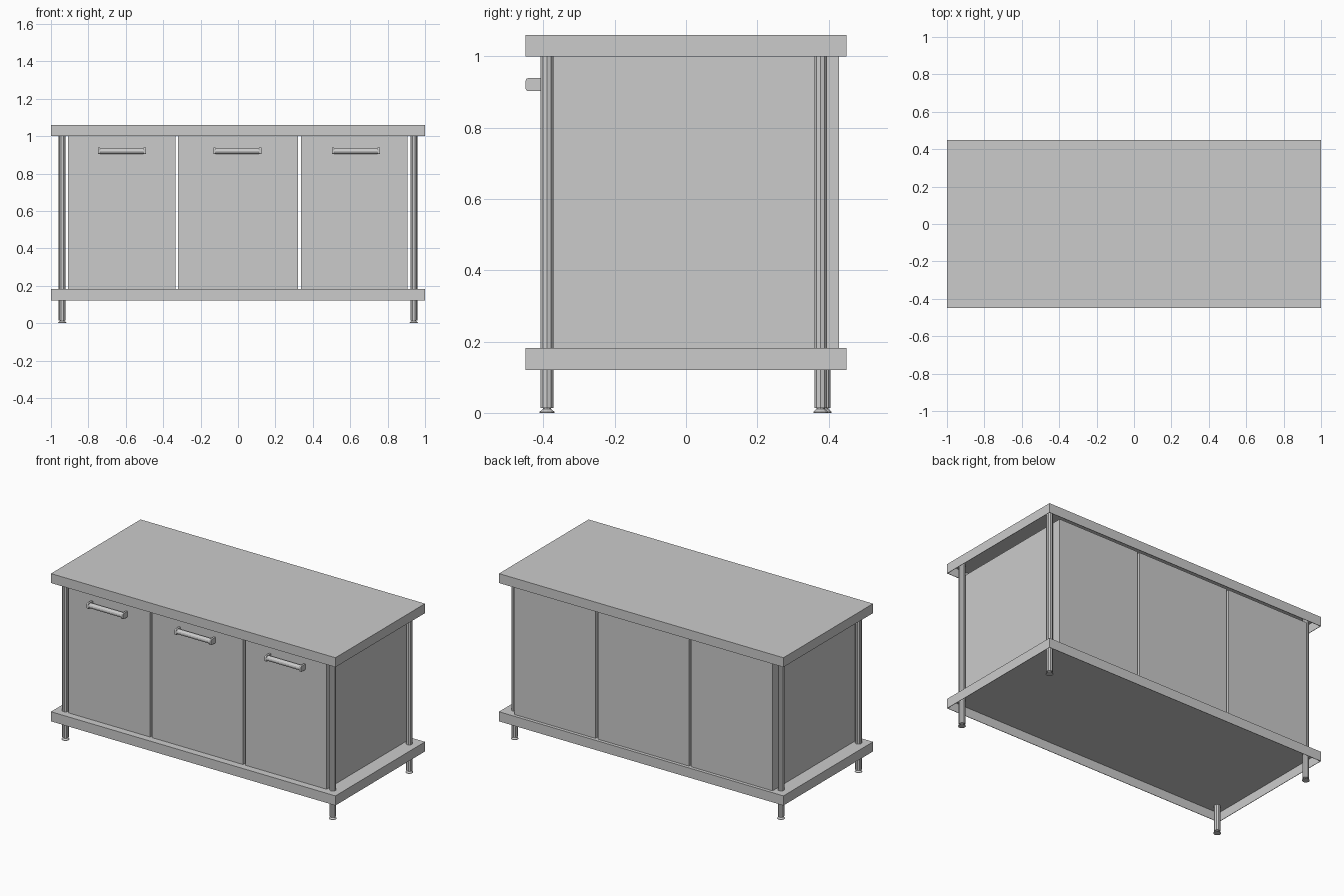
import bpy, bmesh, math

if "Cube" in bpy.data.objects:
    bpy.data.objects.remove(bpy.data.objects["Cube"])


def finish(bm, name):
    me = bpy.data.meshes.new(name)
    bm.to_mesh(me)
    bm.free()
    ob = bpy.data.objects.new(name, me)
    bpy.context.collection.objects.link(ob)
    return ob


def cube(x0, x1, y0, y1, z0, z1):
    bm = bmesh.new()
    bmesh.ops.create_cube(bm, size=1)
    for v in bm.verts:
        v.co = ((x0 + x1) / 2 + v.co.x * (x1 - x0),
                (y0 + y1) / 2 + v.co.y * (y1 - y0),
                (z0 + z1) / 2 + v.co.z * (z1 - z0))
    return bm


def tray(name, z0, z1, wall=0.004):
    # slab hollowed out from below: folded sheet with a turned-down rim
    bm = cube(-1, 1, -0.45, 0.45, z0, z1)
    bottom = min(bm.faces, key=lambda f: f.calc_center_median().z)
    bmesh.ops.inset_region(bm, faces=[bottom], thickness=wall)
    ext = bmesh.ops.extrude_discrete_faces(bm, faces=[bottom])
    for v in ext["faces"][0].verts:
        v.co.z = z1 - wall
    return finish(bm, name)


def lathe(name, profile, x, y, sides=10):
    # revolve (radius, z) rings around a vertical axis
    bm = bmesh.new()
    rings = [[bm.verts.new((x + r * math.cos(2 * math.pi * i / sides),
                            y + r * math.sin(2 * math.pi * i / sides), z))
              for i in range(sides)] for r, z in profile]
    for a, b in zip(rings, rings[1:]):
        for i in range(sides):
            j = (i + 1) % sides
            bm.faces.new((a[i], a[j], b[j], b[i]))
    bm.faces.new(rings[0][::-1])
    bm.faces.new(rings[-1])
    return finish(bm, name)


# Worktop and bottom shelf
tray("worktop", 1.0, 1.06)
tray("bottom_shelf", 0.121, 0.182)

# Three cabinets with narrow see-through gaps
FRONT, BACK = -0.405, 0.429
for side, x0, x1 in (("left", -0.909, -0.335), ("middle", -0.321, 0.32), ("right", 0.336, 0.907)):
    finish(cube(x0, x1, FRONT, BACK, 0.182, 1.0), side + "_cabinet")

# Legs with flared adjustable feet
leg = [(0.022, 0), (0.022, 0.003), (0.012, 0.011), (0.012, 0.014),
       (0.019, 0.014), (0.019, 1.056)]
for name, x, y in (("front_left_leg", -0.94, -0.39), ("front_right_leg", 0.94, -0.39),
                   ("back_left_leg", -0.94, 0.388), ("back_right_leg", 0.94, 0.378)):
    lathe(name, leg, x, y)

# Handles: round bar between two rounded brackets
for side, cx in (("left", -0.621), ("middle", -0.003), ("right", 0.63)):
    bpy.ops.mesh.primitive_cylinder_add(vertices=12, radius=0.016, depth=0.24,
                                        location=(cx, -0.432, 0.921),
                                        rotation=(0, math.pi / 2, 0))
    bpy.context.object.name = side + "_handle_bar"
    for end, s in (("left", -1), ("right", 1)):
        c = cx + s * 0.122
        bm = cube(c - 0.006, c + 0.006, -0.45, FRONT, 0.903, 0.939)
        edges = [e for e in bm.edges
                 if all(v.co.y < -0.44 for v in e.verts)
                 and abs(e.verts[0].co.x - e.verts[1].co.x) > 0.005]
        bmesh.ops.bevel(bm, geom=edges, offset=0.007, segments=3, profile=0.5, affect='EDGES')
        finish(bm, f"{side}_handle_{end}_bracket")
